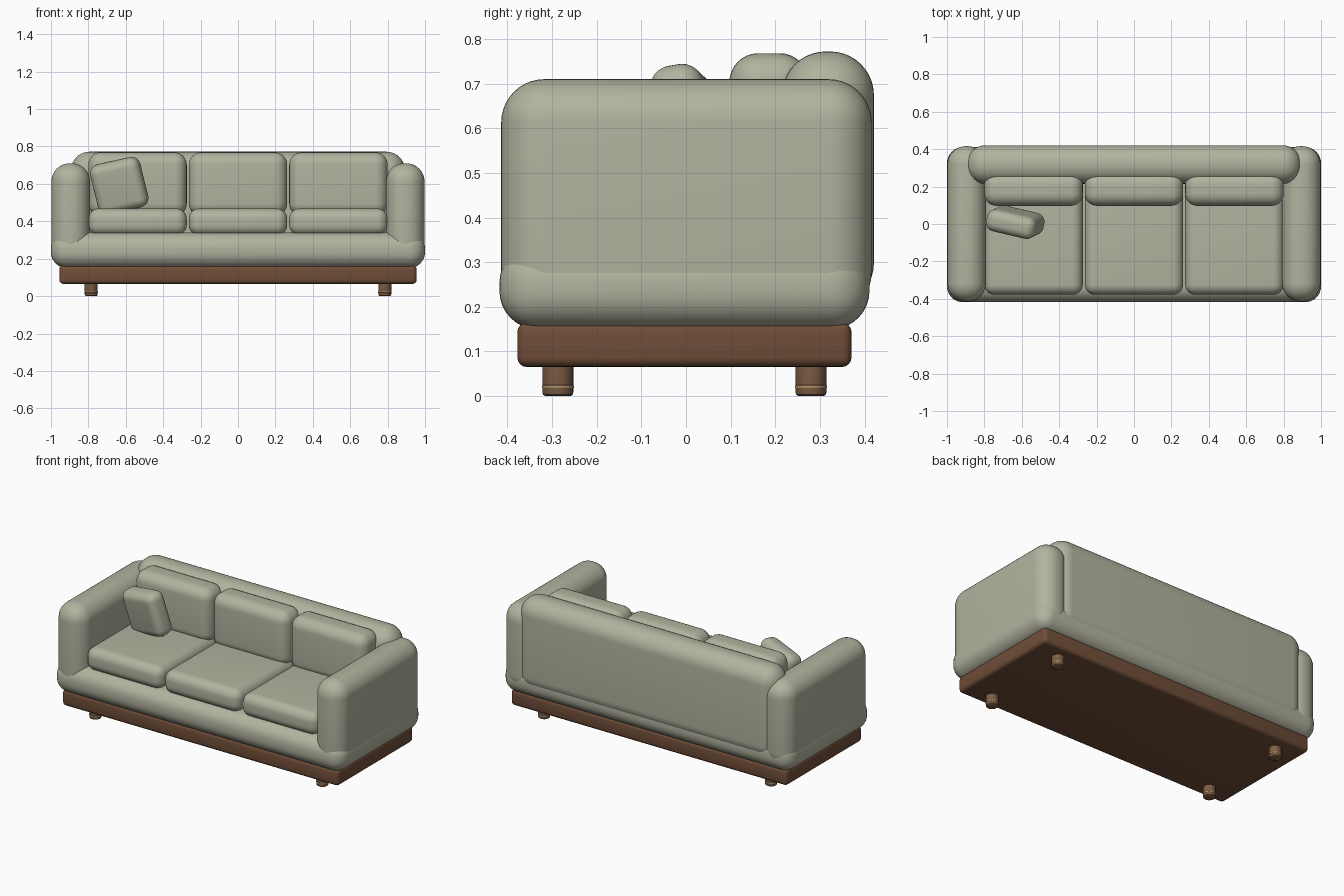
import bpy, bmesh, math

if "Cube" in bpy.data.objects:
    bpy.data.objects.remove(bpy.data.objects["Cube"])


def material(name, rgb):
    m = bpy.data.materials.new(name)
    m.diffuse_color = (*rgb, 1)
    m.use_nodes = True
    m.node_tree.nodes["Principled BSDF"].inputs["Base Color"].default_value = m.diffuse_color
    return m


FABRIC = material("sage_fabric", (0.45, 0.45, 0.35))
WOOD = material("dark_wood", (0.16, 0.075, 0.04))
LEG_WOOD = material("leg_wood", (0.2, 0.11, 0.06))
BRASS = material("brass", (0.42, 0.27, 0.12))


def finish(name, bm, mat):
    me = bpy.data.meshes.new(name)
    bm.to_mesh(me)
    bm.free()
    ob = bpy.data.objects.new(name, me)
    bpy.context.collection.objects.link(ob)
    me.materials.append(mat)
    bpy.ops.object.select_all(action='DESELECT')
    bpy.context.view_layer.objects.active = ob
    ob.select_set(True)
    bpy.ops.object.shade_smooth_by_angle(angle=math.radians(40))
    return ob


def soft_box(name, xs, ys, zs, radius, mat=FABRIC, segments=8, rot=(0, 0, 0)):
    """Rounded box spanning the given ranges, rotated about its middle."""
    bm = bmesh.new()
    bmesh.ops.create_cube(bm, size=1)
    bmesh.ops.scale(bm, verts=bm.verts,
                    vec=[r[1] - r[0] for r in (xs, ys, zs)])
    bmesh.ops.bevel(bm, geom=bm.edges[:], offset=radius, segments=segments,
                    profile=0.5, affect='EDGES')
    ob = finish(name, bm, mat)
    ob.location = [(r[0] + r[1]) / 2 for r in (xs, ys, zs)]
    ob.rotation_euler = rot
    return ob


def lathe(name, profile, loc, mat, steps=32):
    """Spin a (radius, height) profile about z."""
    bm = bmesh.new()
    vs = [bm.verts.new((r, 0, z)) for r, z in profile]
    es = [bm.edges.new(p) for p in zip(vs, vs[1:])]
    bmesh.ops.spin(bm, geom=vs + es, cent=(0, 0, 0), axis=(0, 0, 1),
                   angle=math.tau, steps=steps)
    bmesh.ops.remove_doubles(bm, verts=bm.verts, dist=1e-5)
    bmesh.ops.recalc_face_normals(bm, faces=bm.faces)
    finish(name, bm, mat).location = loc


# wooden plinth and upholstered base
soft_box("plinth", (-0.955, 0.955), (-0.378, 0.371), (0.065, 0.165), 0.022, WOOD, 4)
soft_box("base", (-1, 1), (-0.418, 0.411), (0.15, 0.34), 0.085)

# arms
for side, s in (("left", -1), ("right", 1)):
    soft_box(side + "_arm", sorted((s * 0.792, s * 0.997)), (-0.414, 0.416),
             (0.18, 0.71), 0.097, segments=10)

# backrest
soft_box("backrest", (-0.892, 0.892), (0.215, 0.421), (0.2, 0.772), 0.098, segments=10)

# three seat cushions with back cushions
for i, x in enumerate((-0.537, 0, 0.537)):
    xs = (x - 0.263, x + 0.263)
    soft_box(f"seat_cushion_{i + 1}", xs, (-0.378, 0.21), (0.325, 0.468), 0.055)
    soft_box(f"back_cushion_{i + 1}", xs, (0.097, 0.275), (0.43, 0.768), 0.065)

# loose throw pillow
soft_box("throw_pillow", (-0.772, -0.498), (-0.05, 0.07), (0.453, 0.727), 0.048,
         rot=(0.17, -0.21, -0.23))

# legs with brass rings
for x in (-0.785, 0.785):
    for y in (-0.287, 0.28):
        lathe("leg", [(0, 0), (0.028, 0), (0.033, 0.003), (0.0345, 0.008),
                      (0.0345, 0.075), (0, 0.075)], (x, y, 0), LEG_WOOD)
        lathe("leg_ring", [(0.033, 0.017), (0.0355, 0.018), (0.036, 0.021),
                           (0.0355, 0.024), (0.033, 0.025)], (x, y, 0), BRASS)
